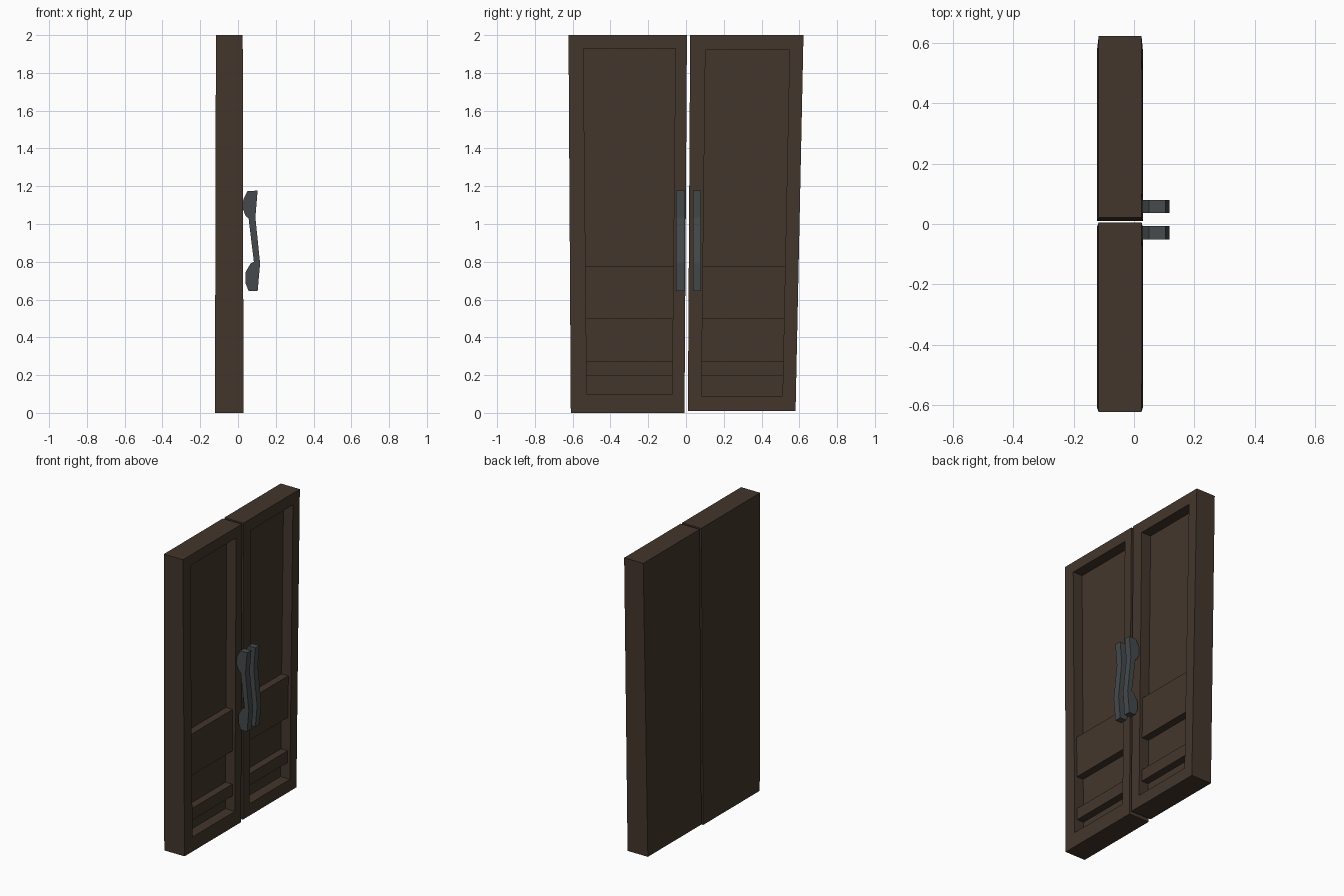
import bpy, bmesh

if "Cube" in bpy.data.objects:
    bpy.data.objects.remove(bpy.data.objects["Cube"])


def material(name, color):
    m = bpy.data.materials.new(name)
    m.diffuse_color = (*color, 1)
    m.use_nodes = True
    m.node_tree.nodes["Principled BSDF"].inputs["Base Color"].default_value = m.diffuse_color
    return m


WOOD = material("dark_wood", (0.056, 0.037, 0.025))
IRON = material("iron", (0.06, 0.068, 0.072))


def finish(bm, name, mat):
    bmesh.ops.recalc_face_normals(bm, faces=bm.faces[:])
    me = bpy.data.meshes.new(name)
    bm.to_mesh(me)
    bm.free()
    me.materials.append(mat)
    ob = bpy.data.objects.new(name, me)
    bpy.context.collection.objects.link(ob)
    return ob


def line(bottom, top, z):
    """Value at height z on a straight line given as (z, value) ends."""
    t = (z - bottom[0]) / (top[0] - bottom[0])
    return bottom[1] + t * (top[1] - bottom[1])


def front_x(z):
    return line((0, 0.029), (2, 0.025), z)


def back_x(z):
    return line((0, -0.122), (2, -0.117), z)


RECESS, RAISED = 0.07, 0.02  # depths below the frame face


def door(name, z0, bottom, top, hole_z, hole_bottom, hole_top):
    bm = bmesh.new()

    def slab_ring(xf):
        return [bm.verts.new((xf(z), y, z)) for y, z in
                ((bottom[0], z0), (bottom[1], z0), (top[1], 2), (top[0], 2))]

    # outer slab: back and four edges
    back, front = slab_ring(back_x), slab_ring(front_x)
    bm.faces.new(back)
    for i in range(4):
        j = (i + 1) % 4
        bm.faces.new((back[i], back[j], front[j], front[i]))

    # recessed opening with two raised boards, as a stepped profile
    lo, hi = hole_z
    steps = [(0, hi), (RECESS, hi), (RECESS, 0.776), (RAISED, 0.776),
             (RAISED, 0.498), (RECESS, 0.498), (RECESS, 0.275),
             (RAISED, 0.275), (RAISED, 0.196), (RECESS, 0.196),
             (RECESS, lo), (0, lo)]
    sides = [[bm.verts.new((front_x(z) - d,
                            line((lo, hole_bottom[k]), (hi, hole_top[k]), z), z))
              for d, z in steps] for k in (0, 1)]
    left, right = sides
    for i in range(len(steps) - 1):
        bm.faces.new((left[i], left[i + 1], right[i + 1], right[i]))
    bm.faces.new(left)
    bm.faces.new(right)

    # flat frame around the opening
    hole = [left[-1], right[-1], right[0], left[0]]
    for i in range(4):
        j = (i + 1) % 4
        bm.faces.new((front[i], front[j], hole[j], hole[i]))
    return finish(bm, name, WOOD)


def handle(name, y0, y1):
    # side profile (x, z) extruded across y
    profile = [(0.05, 1.174), (0.104, 1.177), (0.092, 1.035), (0.117, 0.79),
               (0.104, 0.645), (0.056, 0.645), (0.04, 0.685), (0.04, 0.745),
               (0.066, 0.79), (0.084, 0.8), (0.056, 1.03), (0.04, 1.042),
               (0.026, 1.08), (0.028, 1.13)]
    bm = bmesh.new()
    face = bm.faces.new([bm.verts.new((x, y0, z)) for x, z in profile])
    ext = bmesh.ops.extrude_face_region(bm, geom=[face], use_keep_orig=True)
    verts = [g for g in ext["geom"] if isinstance(g, bmesh.types.BMVert)]
    bmesh.ops.translate(bm, verts=verts, vec=(0, y1 - y0, 0))
    return finish(bm, name, IRON)


door("left_door", 0.0, (-0.61, -0.008), (-0.622, 0.005),
     (0.098, 1.93), (-0.525, -0.074), (-0.543, -0.056))
door("right_door", 0.01, (0.01, 0.58), (0.022, 0.622),
     (0.09, 1.922), (0.082, 0.511), (0.103, 0.548))
handle("left_handle", -0.052, -0.006)
handle("right_handle", 0.036, 0.08)
